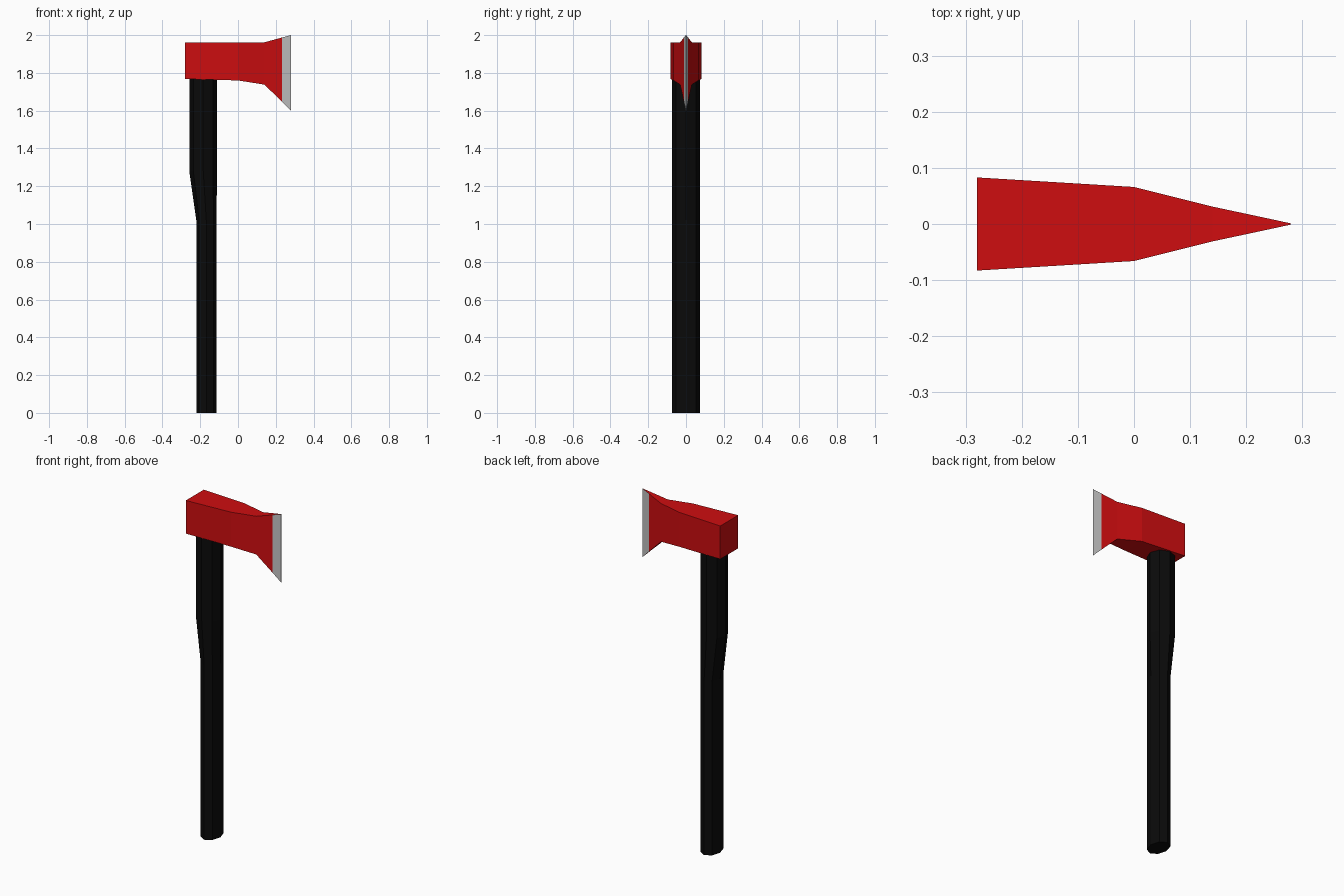
import bpy, bmesh, math

if "Cube" in bpy.data.objects:
    bpy.data.objects.remove(bpy.data.objects["Cube"])


def material(name, rgb):
    m = bpy.data.materials.new(name)
    m.diffuse_color = (*rgb, 1)
    m.use_nodes = True
    m.node_tree.nodes["Principled BSDF"].inputs["Base Color"].default_value = m.diffuse_color
    return m


red = material("red paint", (0.62, 0.004, 0.005))
steel = material("bare steel", (0.54, 0.54, 0.54))
black = material("black handle", (0.003, 0.003, 0.003))


def loft(name, rings, mats):
    """Skin a list of equal-length point rings and cap both ends."""
    bm = bmesh.new()
    loops = [[bm.verts.new(p) for p in ring] for ring in rings]
    n = len(loops[0])
    for a, b in zip(loops, loops[1:]):
        for i in range(n):
            j = (i + 1) % n
            bm.faces.new((a[i], a[j], b[j], b[i]))
    bm.faces.new(loops[0])
    bm.faces.new(loops[-1])
    bmesh.ops.remove_doubles(bm, verts=bm.verts[:], dist=1e-5)
    bmesh.ops.recalc_face_normals(bm, faces=bm.faces[:])
    me = bpy.data.meshes.new(name)
    bm.to_mesh(me)
    bm.free()
    for m in mats:
        me.materials.append(m)
    ob = bpy.data.objects.new(name, me)
    bpy.context.collection.objects.link(ob)
    return ob


# Handle: eight-sided, slimmer grip below and round neck above
# (z, centre x, x radius)
handle_sections = [(0, -0.168, 0.053), (1.02, -0.168, 0.053),
                   (1.28, -0.184, 0.074), (1.79, -0.184, 0.074)]
SIDES = 8
rings = []
for z, cx, rx in handle_sections:
    angles = [2 * math.pi * k / SIDES for k in range(SIDES)]
    rings.append([(cx + rx * math.cos(t), 0.073 * math.sin(t), z) for t in angles])
loft("handle", rings, [black])

# Axe head: rectangular sections tapering to the cutting edge
# (x, half thickness, bottom z, top z)
head_sections = [(-0.28, 0.083, 1.768, 1.962), (0, 0.066, 1.76, 1.962),
                 (0.14, 0.031, 1.738, 1.962), (0.232, 0.0113, 1.648, 1.987),
                 (0.28, 0.001, 1.60, 2.0)]
head = loft("axe_head",
            [[(x, -h, b), (x, h, b), (x, h, t), (x, -h, t)]
             for x, h, b, t in head_sections], [red, steel])

# Bare steel on the bevel sides and the edge itself
for f in head.data.polygons:
    if f.center.x > 0.232 and abs(f.normal.z) < 0.2:
        f.material_index = 1
